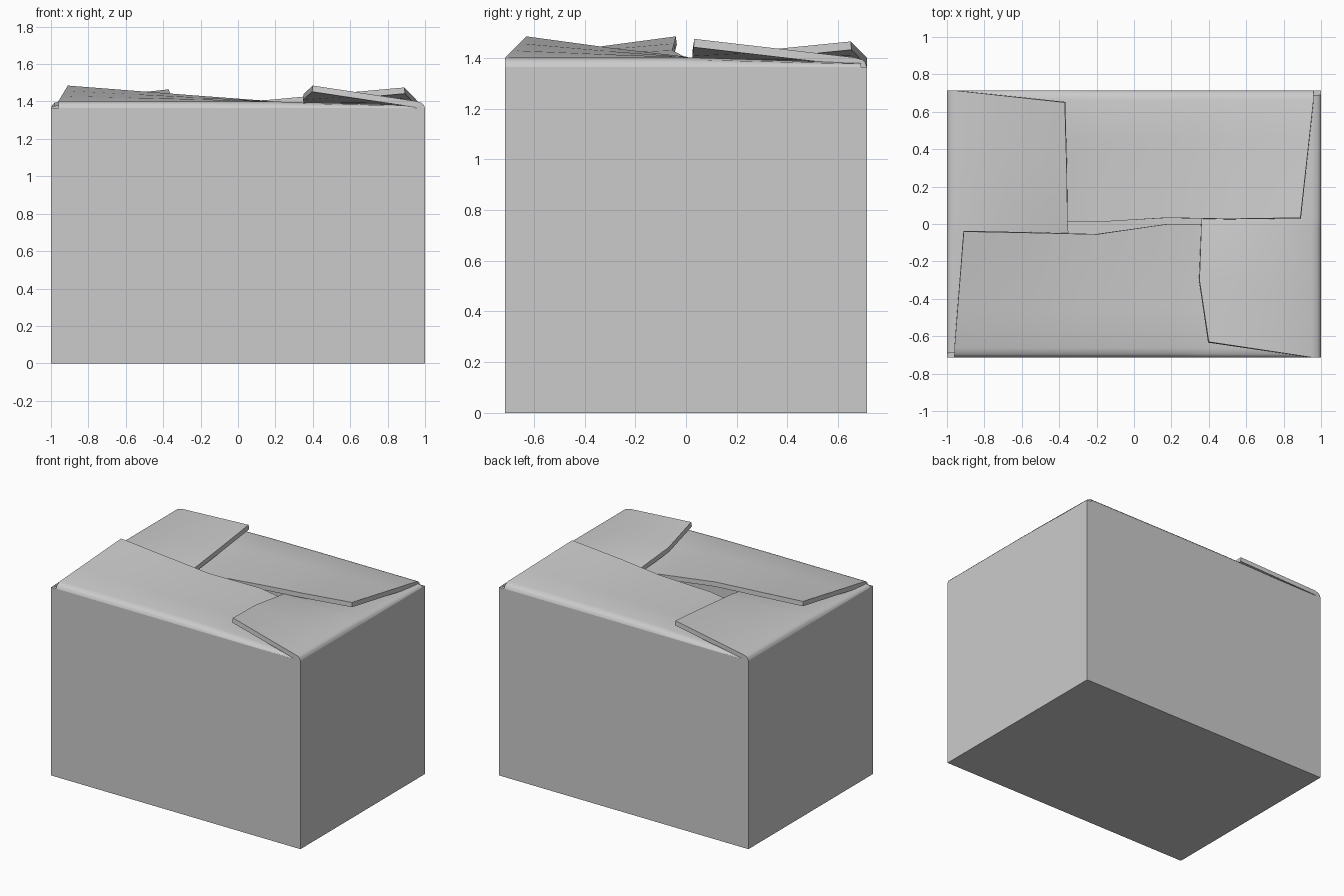
import bpy, bmesh, math
from mathutils import Vector

cube = bpy.data.objects.get("Cube")
if cube:
    bpy.data.objects.remove(cube, do_unlink=True)

HX, HY, WALL_TOP, THICK = 1.0, 0.713, 1.365, 0.033

card = bpy.data.materials.new("plain_card")
card.use_nodes = True
card.diffuse_color = (0.6, 0.6, 0.6, 1)
card.node_tree.nodes["Principled BSDF"].inputs["Base Color"].default_value = (0.6, 0.6, 0.6, 1)


def finish(bm, name):
    """Turn a single-sheet mesh into a card panel with thickness."""
    mesh = bpy.data.meshes.new(name)
    bm.to_mesh(mesh)
    bm.free()
    mesh.materials.append(card)
    obj = bpy.data.objects.new(name, mesh)
    bpy.context.collection.objects.link(obj)
    solid = obj.modifiers.new("thickness", 'SOLIDIFY')
    solid.thickness = THICK
    solid.offset = -1
    bpy.ops.object.select_all(action='DESELECT')
    obj.select_set(True)
    bpy.context.view_layer.objects.active = obj
    bpy.ops.object.modifier_apply(modifier=solid.name)
    bpy.ops.object.shade_smooth_by_angle(angle=math.radians(40))
    return obj


# Open-topped body
bm = bmesh.new()
bmesh.ops.create_cube(bm, size=1)
for v in bm.verts:
    v.co = ((v.co.x * 2 * HX), (v.co.y * 2 * HY), (v.co.z + 0.5) * WALL_TOP)
bmesh.ops.delete(bm, geom=[f for f in bm.faces if f.normal.z > 0.5], context='FACES')
finish(bm, "box_body")

# Rounded fold: distance in from the wall, height above the wall top
FOLD = [(0, 0), (0.006, 0.016), (0.018, 0.028), (0.05, 0.037)]


def flap(name, start, end, inward, free_edge):
    """Flap from its hinge (raised end to tucked end) to its free edge."""
    start, end, inward = Vector(start), Vector(end), Vector(inward)
    side = (end - start).normalized()
    first, last = Vector(free_edge[0]), Vector(free_edge[-1])
    span = (last - first).dot(side)
    bm = bmesh.new()
    columns = []
    for p in map(Vector, free_edge):
        s = (p - first).dot(side) / span
        base = start.lerp(end, s)
        drop = 0.022 * max(0, s - 0.55) / 0.45
        col = [base + inward * d + Vector((0, 0, h * (1 - drop / 0.037)))
               for d, h in FOLD]
        root = col[-1]
        col += [root.lerp(p, t) for t in (0.33, 0.67, 1)]
        columns.append([bm.verts.new(c) for c in col])
    for a, b in zip(columns, columns[1:]):
        for i in range(len(a) - 1):
            bm.faces.new((a[i], b[i], b[i + 1], a[i + 1]))
    bm.normal_update()
    if sum(f.normal.z for f in bm.faces) < 0:
        bmesh.ops.reverse_faces(bm, faces=bm.faces[:])
    finish(bm, name)


# Four flaps, each over one neighbour and tucked under the other
Z = WALL_TOP
flap("front_flap", (-0.96, -HY, Z), (0.965, -HY, Z), (0, 1, 0),
     [(-0.91, -0.04, 1.485), (-0.55, -0.047, 1.457), (-0.2, -0.055, 1.43),
      (0.18, 0, 1.402), (0.36, 0, 1.375), (0.9, -0.04, 1.3)])
flap("back_flap", (0.96, HY, Z), (-0.965, HY, Z), (0, -1, 0),
     [(0.89, 0.033, 1.475), (0.5, 0.027, 1.44), (0.18, 0.033, 1.41),
      (-0.2, 0.01, 1.385), (-0.35, 0.01, 1.365), (-0.9, 0.04, 1.3)])
flap("right_flap", (-HX, HY, Z), (-HX, -0.69, Z), (1, 0, 0),
     [(-0.37, 0.65, 1.465), (-0.36, 0.3, 1.43), (-0.355, 0, 1.4),
      (-0.35, -0.055, 1.39), (-0.38, -0.64, 1.3)])
flap("left_flap", (HX, -HY, Z), (HX, 0.69, Z), (-1, 0, 0),
     [(0.4, -0.63, 1.485), (0.35, -0.3, 1.44), (0.36, 0, 1.405),
      (0.36, 0.03, 1.395), (0.4, 0.64, 1.3)])
